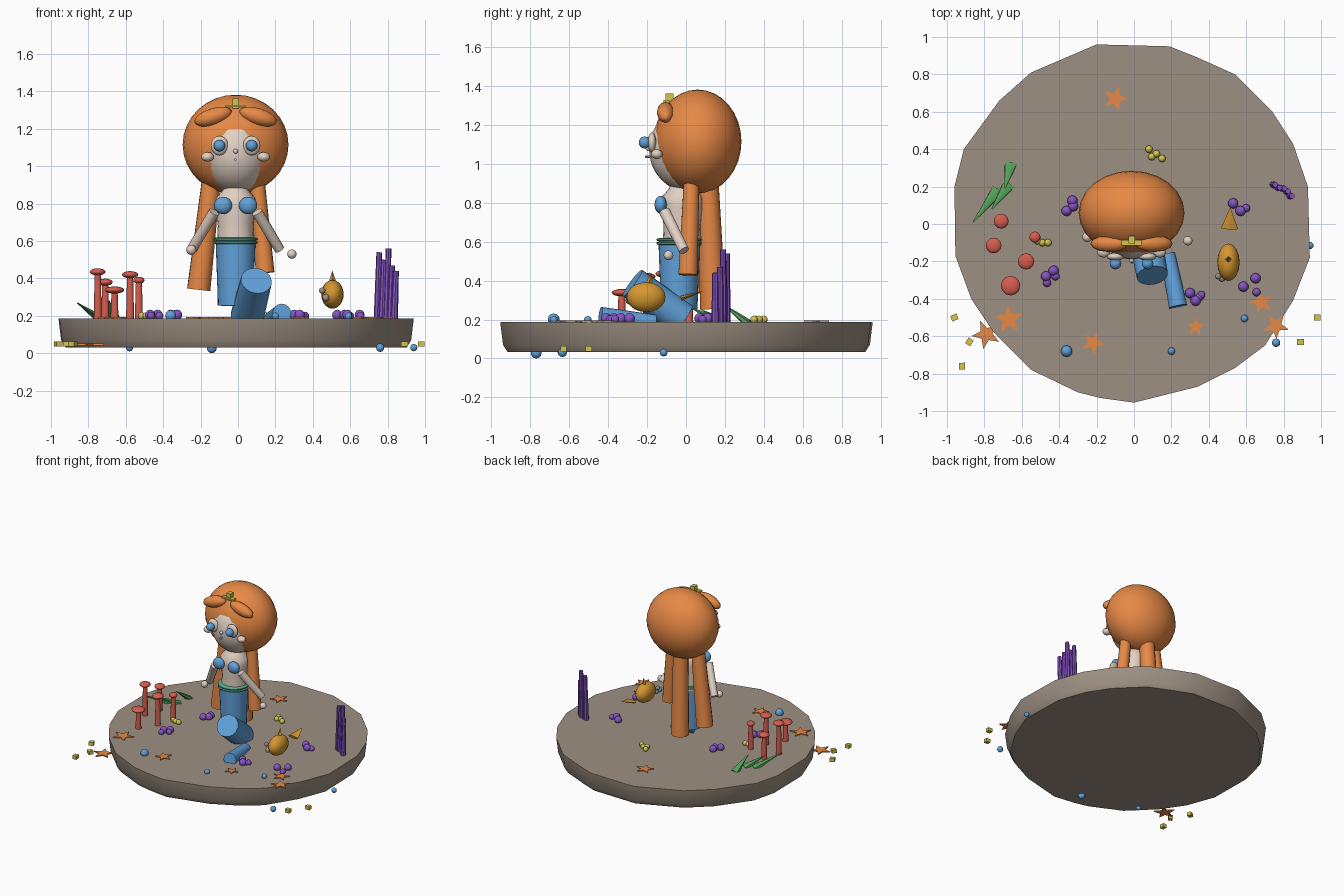
import bpy, bmesh, math
from mathutils import Vector, Matrix

if "Cube" in bpy.data.objects:
    bpy.data.objects.remove(bpy.data.objects["Cube"])


def material(name, rgb):
    m = bpy.data.materials.new(name)
    m.diffuse_color = (*rgb, 1)
    m.use_nodes = True
    m.node_tree.nodes["Principled BSDF"].inputs["Base Color"].default_value = m.diffuse_color
    return m


STONE = material("stone", (0.34, 0.28, 0.225))
SKIN = material("skin", (0.76, 0.64, 0.55))
ORANGE = material("orange", (0.80, 0.25, 0.06))
BLUE = material("blue", (0.12, 0.36, 0.70))
RED = material("red", (0.67, 0.11, 0.075))
PURPLE = material("purple", (0.24, 0.09, 0.55))
GREEN = material("green", (0.09, 0.36, 0.10))
YELLOW = material("yellow", (0.66, 0.56, 0.08))
GOLD = material("gold", (0.66, 0.31, 0.03))
TEAL = material("teal", (0.11, 0.42, 0.28))


def finish(name, bm, mat, angle=40):
    bmesh.ops.recalc_face_normals(bm, faces=bm.faces)
    me = bpy.data.meshes.new(name)
    bm.to_mesh(me)
    bm.free()
    me.materials.append(mat)
    ob = bpy.data.objects.new(name, me)
    bpy.context.collection.objects.link(ob)
    bpy.context.view_layer.objects.active = ob
    ob.select_set(True)
    if angle:
        bpy.ops.object.shade_smooth_by_angle(angle=math.radians(angle))
    ob.select_set(False)
    return ob


def ball(name, c, r, mat, seg=12, tilt=0):
    r = (r, r, r) if isinstance(r, (int, float)) else r
    bm = bmesh.new()
    bmesh.ops.create_uvsphere(bm, u_segments=seg, v_segments=max(6, seg * 2 // 3), radius=1)
    bm.transform(Matrix.Translation(c) @ Matrix.Rotation(tilt, 4, 'Y') @ Matrix.Diagonal((*r, 1)))
    return finish(name, bm, mat, 60)


def rod(name, a, b, r1, r2, mat, seg=12, flat=1.0):
    a, b = Vector(a), Vector(b)
    d = b - a
    bm = bmesh.new()
    bmesh.ops.create_cone(bm, cap_ends=True, segments=seg, radius1=r1, radius2=r2, depth=d.length)
    bm.transform(Matrix.Translation((a + b) / 2) @ d.to_track_quat('Z', 'Y').to_matrix().to_4x4()
                 @ Matrix.Diagonal((1, flat, 1, 1)))
    return finish(name, bm, mat)


def box(name, c, size, mat, spin=0):
    bm = bmesh.new()
    bmesh.ops.create_cube(bm, size=1)
    bm.transform(Matrix.Translation(c) @ Matrix.Rotation(spin, 4, 'Z') @ Matrix.Diagonal((*size, 1)))
    return finish(name, bm, mat, 0)


def lathe(name, c, profile, mat, seg=20):
    bm = bmesh.new()
    rings = [[bm.verts.new((c[0] + r * math.cos(i * math.tau / seg),
                            c[1] + r * math.sin(i * math.tau / seg), z)) for i in range(seg)]
             for r, z in profile]
    for lo, hi in zip(rings, rings[1:]):
        for i in range(seg):
            bm.faces.new((lo[i], lo[i - 1], hi[i - 1], hi[i]))
    bm.faces.new(rings[0])
    bm.faces.new(rings[-1])
    return finish(name, bm, mat)


def prism(name, rings, mat, angle=40):
    bm = bmesh.new()
    loops = [[bm.verts.new(p) for p in ring] for ring in rings]
    n = len(loops[0])
    for lo, hi in zip(loops, loops[1:]):
        for i in range(n):
            bm.faces.new((lo[i - 1], lo[i], hi[i], hi[i - 1]))
    bm.faces.new(loops[0])
    bm.faces.new(loops[-1])
    return finish(name, bm, mat, angle)


# irregular round sea-bed slab
edge = [(-.2, .96), (.19, .95), (.34, .89), (.54, .8), (.74, .6), (.85, .43), (.93, .2), (.94, -.18),
        (.85, -.41), (.7, -.65), (.54, -.77), (.34, -.87), (0, -.955), (-.18, -.93), (-.3, -.9),
        (-.55, -.78), (-.75, -.58), (-.87, -.4), (-.955, -.17), (-.96, .2), (-.91, .4), (-.72, .66),
        (-.55, .81)]
prism("sea_bed", [[(x * s, y * s, z) for x, y in edge]
                  for s, z in ((.96, .032), (.985, .07), (1, .187))], STONE)

# head, hair and face
CX = -0.013
ball("hair_cap", (CX, .06, 1.115), (.283, .225, .267), ORANGE, 24)
ball("face", (CX, .02, 1.075), (.19, .21, .22), SKIN, 24)
for s in (-1, 1):
    ball("hair_fringe", (CX + s * .12, -.105, 1.265), (.105, .045, .045), ORANGE, 12, s * .3)
    ball("eye_white", (CX + s * .086, -.175, 1.11), (.047, .022, .052), SKIN)
    ball("iris", (CX + s * .086, -.212, 1.11), .031, BLUE)
    ball("cheek", (CX + s * .15, -.15, 1.05), (.034, .03, .025), SKIN)
ball("nose", (CX, -.195, 1.08), .013, SKIN, 8)
rod("mouth", (CX, -.18, 1.037), (CX, -.21, 1.037), .007, .007, SKIN, 8)
box("hair_clip", (CX, -.085, 1.335), (.035, .04, .055), YELLOW)
box("hair_clip_bar", (CX, -.10, 1.322), (.105, .03, .012), YELLOW)

# long hair strands
rod("hair_strand_left", (-.14, .05, .95), (-.21, .06, .34), .05, .063, ORANGE, 14)
rod("hair_strand_right", (.1, .03, .95), (.145, .01, .43), .04, .05, ORANGE, 14)
rod("hair_strand_back", (-.03, .11, .95), (-.045, .14, .255), .055, .067, ORANGE, 14)

# torso and arms
lathe("torso", (CX, -.02), [(.1, .58), (.095, .68), (.107, .78), (.105, .83), (.07, .87), (.05, .91)], SKIN)
for s in (-1, 1):
    ball("top_shell", (CX + s * .067, -.13, .79), (.049, .032, .046), BLUE)
    rod("arm", (CX + s * .115, -.11, .755), (CX + s * .235, -.01, .555), .03, .027, SKIN)
ball("hand_right", (.288, -.09, .53), .025, SKIN)
ball("hand_left", (-.25, -.07, .553), .027, SKIN)

# tail, belt rings and fluke
rod("tail_upper", (CX, -.035, .255), (CX, -.035, .61), .094, .107, BLUE, 20)
for z in (.592, .61):
    lathe("belt_ring", (CX, -.035), [(.1, z - .01), (.117, z - .004), (.117, z + .004), (.1, z + .01)], TEAL, 20)
rod("tail_lower", (.05, -.02, .2), (.098, -.275, .388), .09, .084, BLUE, 16)
rod("tail_fluke", (.18, -.16, .185), (.235, -.44, .215), .04, .05, BLUE, 14)

# mushroom corals
for x, y, z, r in ((-.71, .015, .38, .04), (-.75, -.115, .435, .042), (-.577, -.2, .42, .044),
                   (-.66, -.33, .338, .052), (-.53, -.07, .39, .03)):
    rod("coral_stalk", (x, y, .17), (x, y, z), .023, .017, RED, 10)
    ball("coral_cap", (x, y, z), (r, r, .019), RED)

# seaweed blades
for a, b in (((-.73, .18, .18), (-.86, .01, .27)), ((-.67, .21, .18), (-.76, .08, .25)),
             ((-.66, .32, .18), (-.69, .19, .28))):
    rod("seaweed_blade", a, b, .036, .003, GREEN, 6, .6)

# purple tube sponges
for x, y, z in ((.75, .21, .54), (.775, .195, .5), (.80, .19, .56), (.82, .175, .47), (.84, .15, .44)):
    rod("tube_sponge", (x - .005, y, .17), (x + .005, y, z), .02, .015, PURPLE, 8)

# clusters of little balls
for x, y in ((-.33, .125), (-.36, .07), (-.43, -.25), (-.47, -.28), (-.325, .095), (.53, .11),
             (.57, .07), (.3, -.37), (.33, -.41), (.585, -.335), (.65, -.29)):
    ball("purple_polyp", (x, y, .205), .028, PURPLE, 10)
for x, y in ((-.42, -.28), (-.465, -.315), (.6, .085), (.36, -.38), (.35, -.39), (.655, -.365)):
    ball("small_purple_polyp", (x, y, .2), .022, PURPLE, 10)
for x, y in ((.08, .4), (.095, .36), (.15, .35), (.12, .375), (-.49, -.1), (-.46, -.1), (-.515, -.09)):
    ball("yellow_polyp", (x, y, .2), .02, YELLOW, 10)

# bubbles
for x, y, z, r in ((-.36, -.68, .2, .031), (.2, -.68, .198, .02), (.59, -.505, .198, .02),
                   (.76, -.635, .03, .023), (.94, -.115, .03, .02), (-.58, -.64, .03, .02),
                   (-.14, -.77, .028, .028)):
    ball("bubble", (x, y, z), r, BLUE, 10)

# starfish
for i, (x, y, z, r) in enumerate(((-.1, .67, .188, .068), (-.67, -.51, .188, .08), (-.79, -.59, .045, .08),
                                  (-.22, -.635, .188, .065), (.33, -.55, .188, .05),
                                  (.68, -.42, .188, .065), (.76, -.545, .188, .07))):
    ring = [(x + q * math.cos(t), y + q * math.sin(t)) for k in range(10)
            for q, t in [(r * (.42 if k % 2 else 1), k * math.pi / 5 + i * .37)]]
    prism("starfish", [[(px, py, z + h) for px, py in ring] for h in (-.003, .006)], ORANGE, 0)

# little fish
ball("fish_body", (.505, -.205, .315), (.06, .1, .077), GOLD, 16)
rod("fish_tail", (.51, -.025, .31), (.515, .085, .345), .046, .002, GOLD, 8, .3)
rod("fish_top_fin", (.505, -.19, .38), (.505, -.18, .44), .02, .001, GOLD, 4)
ball("fish_eye", (.45, -.28, .335), .017, STONE, 8)
ball("fish_eye_far", (.47, -.29, .297), .02, STONE, 8)

# scattered gold pieces around the rim
for i, (x, y) in enumerate(((-.96, -.5), (-.88, -.63), (-.92, -.76), (.98, -.5), (.89, -.63))):
    box("gold_piece", (x, y, .05), (.036, .032, .028), YELLOW, i * .6 + .4 if i < 3 else 0)
